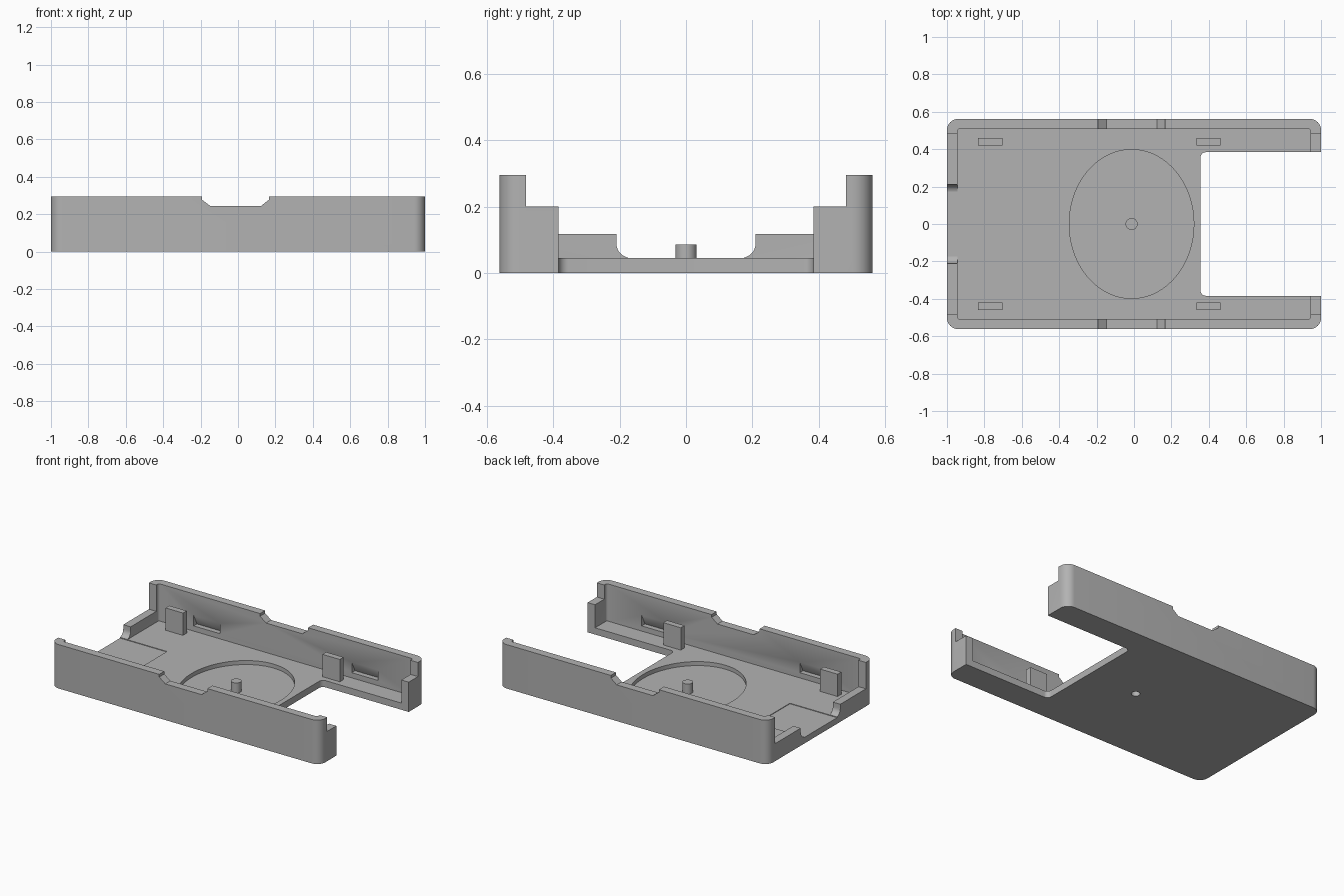
import bpy, bmesh
from math import sin, cos, pi, radians
from mathutils import Vector

cube = bpy.data.objects.get("Cube")
if cube:
    bpy.data.objects.remove(cube, do_unlink=True)

grey = bpy.data.materials.new("plain grey")
grey.use_nodes = True
colour = (0.45, 0.45, 0.45, 1)
grey.diffuse_color = colour
grey.node_tree.nodes["Principled BSDF"].inputs["Base Color"].default_value = colour

PLACE = {"x": lambda a, b, h: (h, a, b),
         "y": lambda a, b, h: (a, h, b),
         "z": lambda a, b, h: (a, b, h)}


def prism(name, outline, axis, lo, hi):
    """Extrude a 2D outline along an axis."""
    bm = bmesh.new()
    face = bm.faces.new([bm.verts.new(PLACE[axis](a, b, lo)) for a, b in outline])
    moved = bmesh.ops.extrude_face_region(bm, geom=[face])["geom"]
    shift = Vector(PLACE[axis](0, 0, hi - lo))
    bmesh.ops.translate(bm, vec=shift, verts=[v for v in moved if isinstance(v, bmesh.types.BMVert)])
    bmesh.ops.recalc_face_normals(bm, faces=bm.faces)
    mesh = bpy.data.meshes.new(name)
    bm.to_mesh(mesh)
    bm.free()
    mesh.materials.append(grey)
    obj = bpy.data.objects.new(name, mesh)
    bpy.context.collection.objects.link(obj)
    return obj


def arc(cx, cy, rx, ry, start, end, n):
    steps = [radians(start + (end - start) * i / n) for i in range(n + 1)]
    return [(cx + rx * cos(t), cy + ry * sin(t)) for t in steps]


def ellipse(cx, cy, rx, ry, n):
    return arc(cx, cy, rx, ry, 0, 360, n)[:-1]


def rounded(x0, x1, y0, y1, r, n=8):
    corners = [(x1 - r, y1 - r), (x0 + r, y1 - r), (x0 + r, y0 + r), (x1 - r, y0 + r)]
    return [p for i, (cx, cy) in enumerate(corners)
            for p in arc(cx, cy, r, r, 90 * i, 90 * i + 90, n)]


def box(x0, x1, y0, y1):
    return [(x0, y0), (x1, y0), (x1, y1), (x0, y1)]


def cut(obj, *shape):
    """Subtract a prism from the object."""
    tool = prism("cutter", *shape)
    tool.hide_render = True
    mod = obj.modifiers.new("cut", "BOOLEAN")
    mod.operation, mod.solver, mod.object = "DIFFERENCE", "EXACT", tool
    bpy.context.view_layer.objects.active = obj
    bpy.ops.object.modifier_apply(modifier=mod.name)
    bpy.data.objects.remove(tool, do_unlink=True)


def smooth(obj):
    bpy.ops.object.select_all(action="DESELECT")
    obj.select_set(True)
    bpy.context.view_layer.objects.active = obj
    bpy.ops.object.shade_smooth_by_angle(angle=radians(30))


FLOOR, TOP, CX = 0.045, 0.295, -0.013

# Tray shell with open interior
tray = prism("tray", rounded(-1, 1, -0.562, 0.562, 0.06), "z", 0, TOP)
cut(tray, rounded(-0.945, 0.945, -0.508, 0.508, 0.012, 3), "z", FLOOR, 0.5)

# Large cutout through the floor at one end, with lowered end walls
cut(tray, rounded(0.355, 1.3, -0.384, 0.384, 0.03), "z", -0.1, 0.5)
cut(tray, box(-0.482, 0.482, 0.2, 0.5), "x", 0.93, 1.1)

# Low end wall with a curved opening
side = [(0.482, 0.5), (0.482, 0.118), (0.21, 0.118)]
side += arc(0.165, 0.09, 0.045, 0.045, 0, -90, 8)
cut(tray, side + [(-y, z) for y, z in reversed(side)], "x", -1.1, -0.93)
cut(tray, box(-1.1, -0.65, -0.175, 0.175), "z", FLOOR - 0.004, 0.06)

# Finger notches across both long walls
notch = [(-0.192, 0.5), (-0.192, 0.277), (-0.147, 0.243),
         (0.122, 0.243), (0.165, 0.277), (0.165, 0.5)]
cut(tray, notch, "y", -1, 1)

# Oval recess and pin hole in the floor
cut(tray, ellipse(CX, 0, 0.333, 0.398, 72), "z", 0.018, 0.1)
cut(tray, ellipse(CX, 0, 0.027, 0.027, 24), "z", -0.1, 0.1)

# Wedge-shaped snap slots inside the long walls
for s in (-1, 1):
    wedge = [(s * y, z) for y, z in ((0.49, 0.15), (0.508, 0.15), (0.543, 0.08), (0.49, 0.08))]
    for x in (-0.685, 0.49):
        cut(tray, wedge, "x", x, x + 0.195)
smooth(tray)

# Centre pin, hollow from below
pin = prism("centre_pin", ellipse(CX, 0, 0.032, 0.032, 32), "z", 0.012, 0.085)
cut(pin, ellipse(CX, 0, 0.027, 0.027, 24), "z", -0.1, 0.045)
smooth(pin)

# Four upright support tabs
for s, side_name in ((-1, "front"), (1, "back")):
    for x, end_name in ((-0.833, "right"), (0.333, "left")):
        prism(f"{side_name}_{end_name}_tab", box(x, x + 0.13, s * 0.44 - 0.02, s * 0.44 + 0.02),
              "z", 0.03, 0.195)
